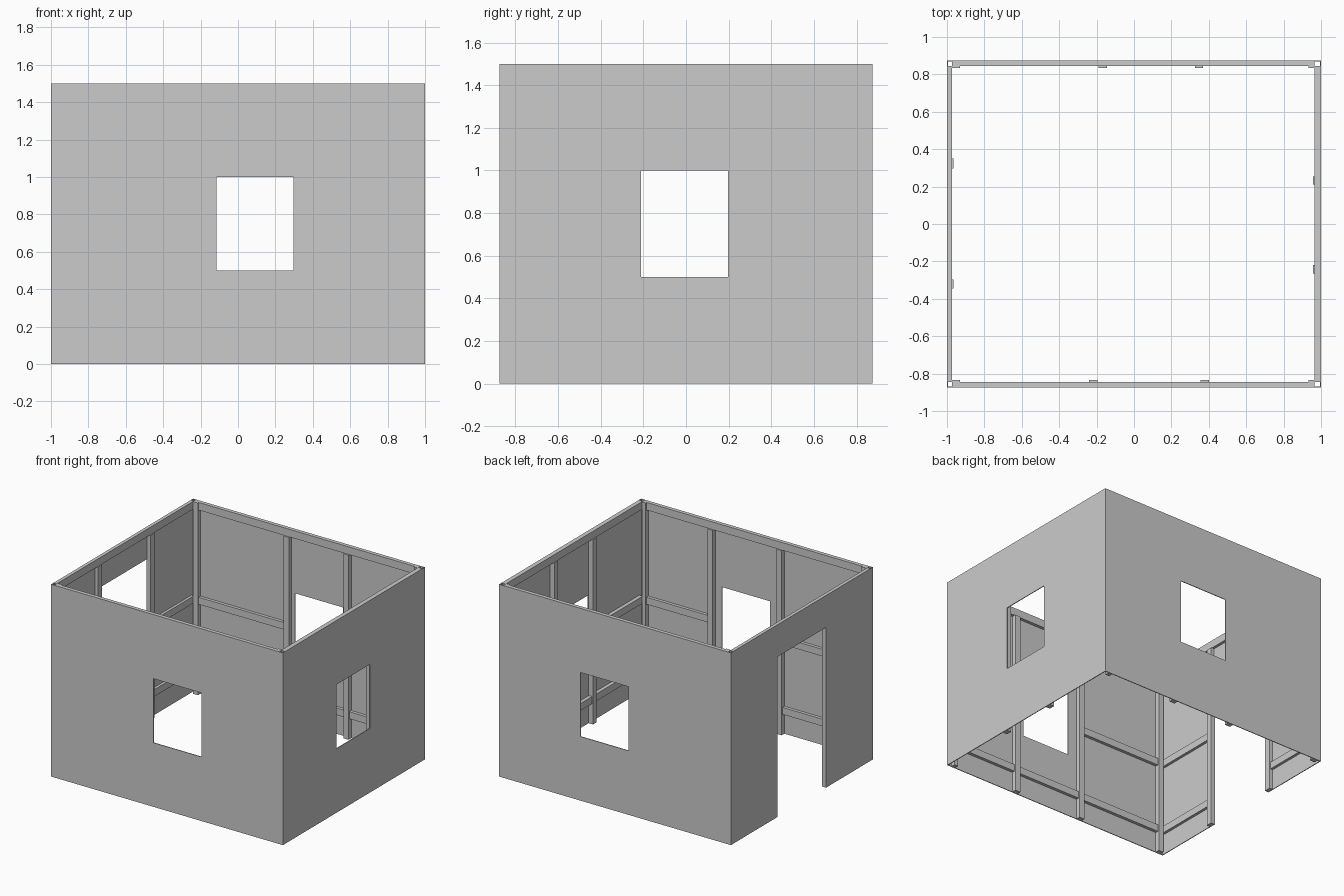
import bpy
import bmesh

cube = bpy.data.objects.get("Cube")
if cube:
    bpy.data.objects.remove(cube, do_unlink=True)

W, D, H = 1.0, 0.875, 1.5      # half width, half depth, height
SKIN = 0.006                   # sheet thickness

grey = bpy.data.materials.new("plain_grey")
grey.use_nodes = True
grey.diffuse_color = (0.6, 0.6, 0.6, 1)
grey.node_tree.nodes["Principled BSDF"].inputs["Base Color"].default_value = (0.6, 0.6, 0.6, 1)


def finish(name, bm):
    mesh = bpy.data.meshes.new(name)
    bm.to_mesh(mesh)
    bm.free()
    mesh.materials.append(grey)
    obj = bpy.data.objects.new(name, mesh)
    bpy.context.collection.objects.link(obj)
    return obj


def add_wall(side, axis, sign, opening, posts, depth, proud, corner):
    """One wall: a sheet with an opening, and framing on its inner side.
    u runs along the wall, d is the distance in from the outer face."""
    half, out = (W, D) if axis == "x" else (D, W)

    def place(u, d, z):
        v = sign * (out - d)
        return (u, v, z) if axis == "x" else (v, u, z)

    def box(name, u0, u1, d0, d1, z0, z1):
        bm = bmesh.new()
        bmesh.ops.create_cube(bm, size=1)
        for v in bm.verts:
            v.co = place(u1 if v.co.x > 0 else u0,
                         d1 if v.co.y > 0 else d0,
                         z1 if v.co.z > 0 else z0)
        bmesh.ops.recalc_face_normals(bm, faces=bm.faces)
        finish(side + "_" + name, bm)

    # Sheet: a three by three grid without the opening cell
    a, b, low, high = opening
    us = [-half, a, b, half]
    zs = [0, low, high, H] if low > 0 else [0, high, H]
    bm = bmesh.new()
    grid = [[bm.verts.new(place(u, 0, z)) for u in us] for z in zs]
    hole_row = 1 if low > 0 else 0
    for r in range(len(zs) - 1):
        for c in range(3):
            if (r, c) != (hole_row, 1):
                bm.faces.new((grid[r][c], grid[r][c + 1],
                              grid[r + 1][c + 1], grid[r + 1][c]))
    bmesh.ops.recalc_face_normals(bm, faces=bm.faces)
    # Normals face outward so the sheet thickens inward
    bm.faces.ensure_lookup_table()
    n = bm.faces[0].normal
    if (n.y if axis == "x" else n.x) * sign < 0:
        bmesh.ops.reverse_faces(bm, faces=bm.faces)
    sheet = finish(side + "_wall_sheet", bm)
    mod = sheet.modifiers.new("thickness", "SOLIDIFY")
    mod.thickness = SKIN
    mod.offset = -1

    # Upright posts beside the opening and, on long walls, at the corners
    for i, (p, q) in enumerate(posts):
        box(f"post_{i + 1}", p, q, SKIN, depth + proud, 0, H - 0.06)
    ends = (-half + 0.027, half - 0.035) if corner else (-half + 0.03, half - 0.03)
    if corner:
        box("corner_post_right", ends[0], ends[0] + 0.042, SKIN, depth + proud, 0, H)
        box("corner_post_left", ends[1] - 0.032, ends[1], SKIN, depth + proud, 0, H)

    # Horizontal rails
    box("top_rail", ends[0], ends[1], SKIN, depth, H - 0.06, H)
    spans = [(ends[0], posts[0][0]), (posts[0][1], posts[1][0]), (posts[1][1], ends[1])]
    for i, (p, q) in enumerate(spans):
        if i != 1 or low > 0:
            box(f"lower_rail_{i + 1}", p, q, SKIN, depth, 0.16, 0.215)
        if i != 1:
            box(f"middle_rail_{i + 1}", p, q, SKIN, depth, 0.705, 0.76)


window = (-0.115, 0.298, 0.5, 1.0)
add_wall("front", "x", -1, window, [(-0.24, -0.195), (0.355, 0.4)], 0.03, 0.01, True)
add_wall("back", "x", 1, window, [(-0.19, -0.145), (0.325, 0.37)], 0.03, 0.01, True)
add_wall("left", "y", 1, (-0.212, 0.198, 0.5, 1.0),
         [(-0.265, -0.22), (0.21, 0.255)], 0.035, 0.008, False)
add_wall("right", "y", -1, (-0.298, 0.298, 0, 1.25),
         [(-0.345, -0.298), (0.298, 0.35)], 0.027, 0.007, False)
